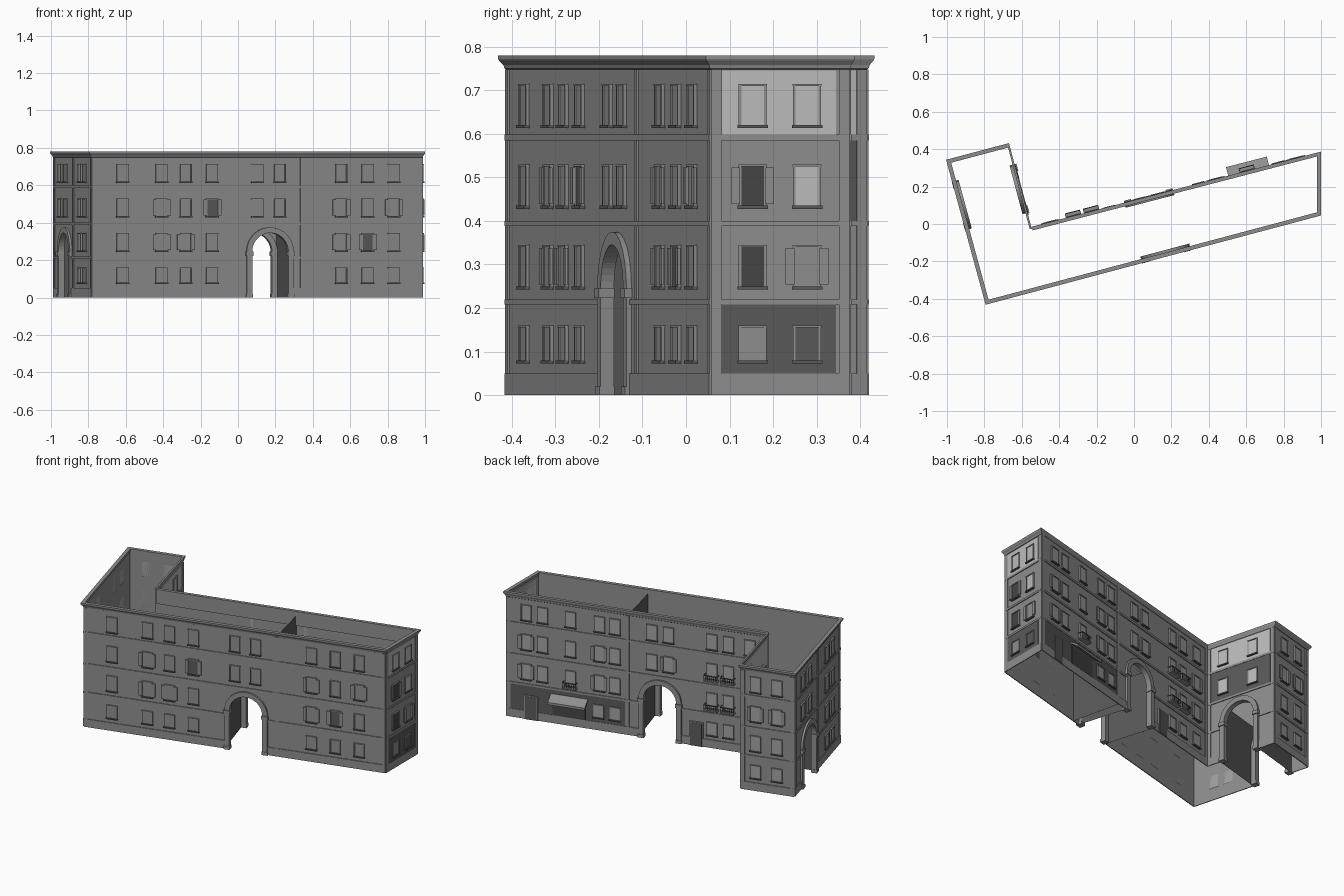
import bpy, bmesh, math
from mathutils import Vector

if "Cube" in bpy.data.objects:
    bpy.data.objects.remove(bpy.data.objects["Cube"])

def material(name, v):
    m = bpy.data.materials.new(name)
    m.diffuse_color = (v, v, v, 1)
    m.use_nodes = True
    m.node_tree.nodes["Principled BSDF"].inputs["Base Color"].default_value = m.diffuse_color
    return m

WALL = material("wall grey", 0.27)
DARK = material("dark grey", 0.10)
PALE = material("pale grey", 0.50)
GLASS = material("window grey", 0.36)
SHADE = material("deep grey", 0.06)

# Footprint, counter-clockwise: each facade runs left to right seen from outside
PTS = [Vector(p) for p in ((-.782, -.412), (.985, .058), (.985, .375),
                           (-.555, -.025), (-.672, .415), (-.985, .332))]
FRONT, END, BACK, INNER, WING, SIDE = range(6)
H = 0.78
FLOORS = [(.08, .155), (.25, .34), (.435, .525), (.62, .71)]
HW, SPRING, RIM = .10, .245, .03
ARCHES = {FRONT: .985, BACK: .935, INNER: .22, SIDE: .24}
meshes = {}

def frame(e):
    p, q = PTS[e], PTS[(e + 1) % 6]
    d = (q - p).normalized()
    return p, d, Vector((d.y, -d.x)), (q - p).length

def at(e, u, out, z):
    p, d, n, _ = frame(e)
    v = p + d * u + n * out
    return Vector((v.x, v.y, z))

def part(name, mat):
    return meshes.setdefault(name, (bmesh.new(), mat))[0]

def prism(bm, low, high):
    """Closed solid between two matching outlines."""
    a = [bm.verts.new(v) for v in low]
    b = [bm.verts.new(v) for v in high]
    bm.faces.new(a[::-1])
    bm.faces.new(b)
    for i in range(len(a)):
        j = (i + 1) % len(a)
        bm.faces.new((a[i], a[j], b[j], b[i]))

def box(name, mat, e, u0, u1, z0, z1, d0, d1):
    rect = ((u0, z0), (u1, z0), (u1, z1), (u0, z1))
    prism(part(name, mat), [at(e, u, d0, z) for u, z in rect], [at(e, u, d1, z) for u, z in rect])

def sheet(name, mat, pts):
    bm = part(name, mat)
    bm.faces.new([bm.verts.new(p) for p in pts])

def arch_line(c, r, n=20):
    arc = [(c - r * math.cos(math.pi * i / n), SPRING + r * math.sin(math.pi * i / n)) for i in range(n + 1)]
    return [(c - r, 0)] + arc + [(c + r, 0)]

# Walls, with archways left open
for e in range(6):
    L = frame(e)[3]
    outline = [(0, 0)] + (arch_line(ARCHES[e], HW) if e in ARCHES else []) + [(L, 0), (L, H), (0, H)]
    sheet("walls", WALL, [at(e, u, 0, z) for u, z in outline])

# Arch surrounds, capitals and bases
for e, c in ARCHES.items():
    inner, outer = arch_line(c, HW), arch_line(c, HW + RIM)
    bm = part("arch_surrounds", WALL)
    for i in range(len(inner) - 1):
        q = (inner[i], outer[i], outer[i + 1], inner[i + 1])
        prism(bm, [at(e, u, -.02, z) for u, z in q][::-1], [at(e, u, .012, z) for u, z in q][::-1])
    for s in (-1, 1):
        m = c + s * (HW + RIM / 2)
        box("arch_capitals", WALL, e, m - .02, m + .02, SPRING - .022, SPRING, -.02, .018)
        box("arch_bases", WALL, e, m - .018, m + .018, 0, .02, -.02, .016)

# Passage side walls and the party wall
def partition(e0, u0, e1, u1, top):
    a, b = at(e0, u0, 0, 0), at(e1, u1, 0, 0)
    up = Vector((0, 0, top))
    sheet("passage_walls", DARK, [a, b, b + up, a + up])

for s in (-1, 1):
    partition(FRONT, ARCHES[FRONT] + s * .13, BACK, ARCHES[BACK] - s * .13, .38)
    partition(SIDE, ARCHES[SIDE] + s * .13, INNER, ARCHES[INNER] - s * .13, .38)
partition(FRONT, 1.165, BACK, .735, .75)

# Cornice: mitred rings around the footprint
def ring(k, z):
    over = [k, k, k * .5, k * .5, k, k]
    res = []
    for i in range(6):
        (p, d, n, _), (q, f, m, _) = frame(i - 1 if i else 5), frame(i)
        p, q = p + n * over[i - 1], q + m * over[i]
        r = q - p
        t = (r.x * f.y - r.y * f.x) / (d.x * f.y - d.y * f.x)
        v = p + d * t
        res.append(Vector((v.x, v.y, z)))
    return res

bm = part("cornice", WALL)
rings = [[bm.verts.new(v) for v in ring(k, z)] for k, z in
         ((0, .748), (.004, .75), (.006, .758), (.014, .768), (.016, .772), (.016, H), (-.006, H), (-.006, .765))]
for a, b in zip(rings, rings[1:]):
    for i in range(6):
        j = (i + 1) % 6
        bm.faces.new((a[i], a[j], b[j], b[i]))
box("back_parapet", WALL, BACK, .01, frame(BACK)[3] - .01, .69, H, -.012, -.002)

# Plinth, string courses and pilasters
for e in range(6):
    L = frame(e)[3]
    gap = [(0, L)]
    if e in ARCHES:
        c = ARCHES[e]
        gap = [(0, c - .13), (c + .13, L)]
    for z0, z1 in ((0, .05), (.208, .22), (.388, .4), (.585, .598)):
        for a, b in (gap if z0 < .3 else [(0, L)]):
            box("string_courses", WALL, e, a, b, z0, z1, 0, .005)
    for u in [.012, L - .012] + {FRONT: [1.165], BACK: [.735], SIDE: [.395]}.get(e, []):
        box("pilasters", WALL, e, u - .012, u + .012, 0, .748, 0, .004)

# Coloured wall panels
L = frame(END)[3]
box("pale_end_panel", PALE, END, .025, L - .03, .598, .745, 0, .003)
box("dark_end_panel", DARK, END, .025, L - .03, .05, .208, 0, .003)
box("pale_inner_panel", PALE, INNER, .025, .43, .598, .745, 0, .003)
box("dark_inner_panel", DARK, INNER, .025, .43, .4, .585, 0, .003)
box("dark_shop_panel", DARK, BACK, .025, .72, .05, .208, 0, .003)

# Windows: pane, frame, sill, head and optional shutters
def window(e, u, f, pane, shutters=False):
    z0, z1 = FLOORS[f]
    w = .029
    box("panes_" + pane.name.replace(" ", "_"), pane, e, u - w, u + w, z0, z1, 0, .005)
    for s in (-1, 1):
        a = u + s * w
        box("window_frames", WALL, e, a - .003, a + .003, z0, z1, 0, .008)
        if shutters:
            a = u + s * (w + .010)
            box("shutters", WALL, e, a - .010, a + .010, z0 + .004, z1 - .002, .006, .012)
    box("window_heads", WALL, e, u - w - .004, u + w + .004, z1, z1 + .005, 0, .009)
    box("window_sills", DARK, e, u - w - .006, u + w + .006, z0 - .007, z0, 0, .013)

front_u = [.17, .385, .52, .665, .915, 1.04, 1.38, 1.525, 1.67]
back_u = [.12, .22, .39, .565, .66, .885, .985, 1.25, 1.35, 1.48]
open_front = {(1, 1), (2, 1), (6, 1), (7, 1), (1, 2), (3, 2), (6, 2), (8, 2)}
for f in range(4):
    for i, u in enumerate(front_u):
        if f > 1 or i not in (4, 5):
            window(FRONT, u, f, DARK if (i, f) in ((3, 2), (7, 1)) else WALL, (i, f) in open_front)
    for i, u in enumerate(back_u):
        if (f > 1 or i not in (5, 6)) and (f or i > 6):
            window(BACK, u, f, GLASS, f in (1, 2) and i % 3 == 0)
    for i, u in enumerate((.095, .22)):
        pane = [[WALL, DARK], [SHADE, WALL], [SHADE, PALE], [PALE, PALE]][f][i]
        window(END, u, f, pane, (f, i) in ((1, 1), (2, 0)))
    for u in (.09, .22):
        window(WING, u, f, GLASS, f == 2)
    for u in (.134, .25, .54, .635):
        if f > 1 or u > .4:
            window(SIDE, u, f, GLASS)
    if f > 1:
        for u in (.11, .31):
            window(INNER, u, f, PALE)

# Shop doors and shop windows at the back
for u, w in ((.15, .035), (1.155, .035)):
    box("door_frames", WALL, BACK, u - w - .007, u + w + .007, 0, .15, 0, .008)
    box("doors", DARK, BACK, u - w, u + w, 0, .143, 0, .01)
box("shop_window", SHADE, BACK, .28, .48, .05, .16, 0, .006)
for u in (.56, .66):
    window(BACK, u, 0, GLASS)

# Awning
slope = ((0, .185), (.055, .15), (.055, .135), (0, .175))
prism(part("awning", WALL), [at(BACK, .27, d, z) for d, z in slope], [at(BACK, .495, d, z) for d, z in slope])

# Balconies: slab, front rail and balusters
for u, f in ((.39, 1), (1.25, 1), (1.35, 1), (1.25, 2), (1.35, 2)):
    z = FLOORS[f][0] - .012
    box("balcony_slabs", WALL, BACK, u - .042, u + .042, z, z + .008, 0, .032)
    box("balcony_rails", DARK, BACK, u - .042, u + .042, z + .036, z + .04, .027, .032)
    for i in range(8):
        a = u - .04 + i * .08 / 7
        box("balcony_bars", DARK, BACK, a - .001, a + .001, z, z + .036, .028, .031)
    for s in (-.04, .04):
        box("balcony_sides", DARK, BACK, u + s - .002, u + s + .002, z + .036, z + .04, 0, .032)

for name, (bm, mat) in meshes.items():
    if name not in ("walls", "passage_walls", "cornice"):
        bmesh.ops.recalc_face_normals(bm, faces=bm.faces)
    me = bpy.data.meshes.new(name)
    bm.to_mesh(me)
    bm.free()
    me.materials.append(mat)
    bpy.context.collection.objects.link(bpy.data.objects.new(name, me))
